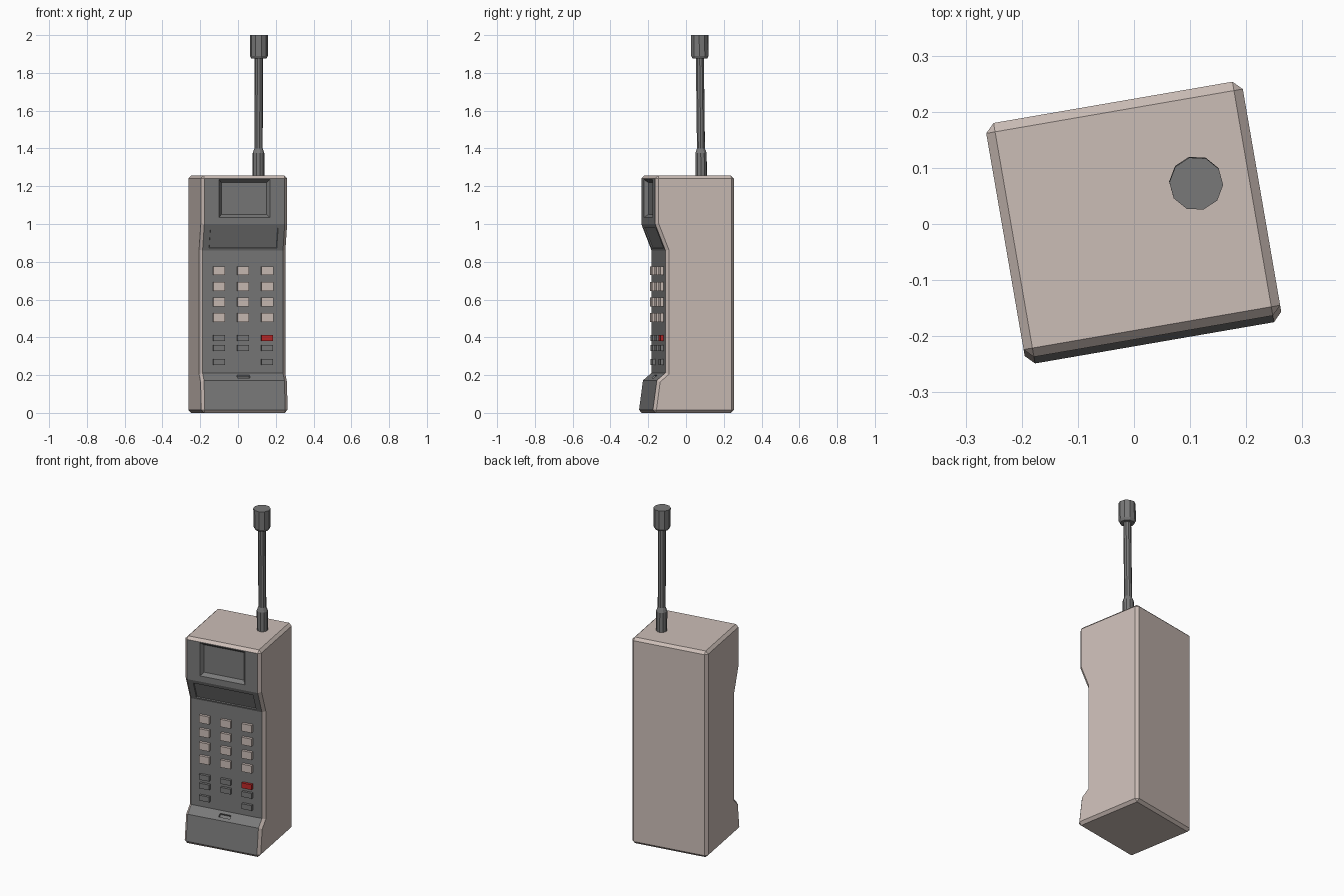
import bpy, bmesh, math
from mathutils import Matrix, Vector

if "Cube" in bpy.data.objects:
    bpy.data.objects.remove(bpy.data.objects["Cube"])

TURN = Matrix.Rotation(math.radians(9.8), 4, 'Z')   # whole handset is turned a little


def material(name, rgb):
    m = bpy.data.materials.new(name)
    m.diffuse_color = (*rgb, 1)
    m.use_nodes = True
    m.node_tree.nodes["Principled BSDF"].inputs["Base Color"].default_value = m.diffuse_color
    return m


BEIGE = material("warm beige", (0.60, 0.51, 0.47))
GREY = material("dark grey", (0.19, 0.19, 0.19))
RED = material("red", (0.50, 0.02, 0.02))


def finish(name, bm, mats, matrix=TURN):
    bmesh.ops.recalc_face_normals(bm, faces=bm.faces)
    mesh = bpy.data.meshes.new(name)
    bm.to_mesh(mesh)
    bm.free()
    for m in mats:
        mesh.materials.append(m)
    mesh.transform(matrix)
    ob = bpy.data.objects.new(name, mesh)
    bpy.context.collection.objects.link(ob)
    return ob


def place(face, n, c, half, z0, z1):
    """Move a quad's corners to a rectangle on its own plane."""
    zc = face.calc_center_median().z
    for v in face.verts:
        z = z1 if v.co.z > zc else z0
        v.co = (math.copysign(half, v.co.x), c.y - n.z * (z - c.z) / n.y, z)


def recess(bm, z_at, half, z0, z1, depth, slope):
    """Sink a sloped rectangular pocket into the grey front face at height z_at."""
    face = min((f for f in bm.faces if f.material_index == 1),
               key=lambda f: abs(f.calc_center_median().z - z_at))
    n, c = face.normal.copy(), face.calc_center_median()
    bmesh.ops.inset_individual(bm, faces=[face], thickness=0.004)
    place(face, n, c, half, z0, z1)
    face.normal_update()
    bmesh.ops.inset_individual(bm, faces=[face], thickness=0.002)
    place(face, n, c, half - slope, z0 + slope, z1 - slope)
    for v in face.verts:
        v.co -= n * depth


# Body: side profile (y, z) pulled across the width
profile = [(0.22, 0), (0.22, 1.257), (-0.203, 1.257), (-0.203, 1.0), (-0.148, 0.86),
           (-0.148, 0.212), (-0.194, 0.172), (-0.217, 0)]
W = 0.232
bm = bmesh.new()
base = bm.faces.new([bm.verts.new((-W, y, z)) for y, z in profile])
ext = bmesh.ops.extrude_face_region(bm, geom=[base])
bmesh.ops.translate(bm, vec=(2 * W, 0, 0),
                    verts=[g for g in ext["geom"] if isinstance(g, bmesh.types.BMVert)])
bmesh.ops.recalc_face_normals(bm, faces=bm.faces)


# Chamfer the rims, but keep the bends of the front sharp
def is_rim(e):
    a, b = (v.co for v in e.verts)
    across = abs(a.x - b.x) > 0.1
    return not across or a.z < 0.01 or a.z > 1.25


bmesh.ops.bevel(bm, geom=[e for e in bm.edges if is_rim(e)], offset=0.016,
                segments=1, affect='EDGES', profile=0.5)
bm.normal_update()
for f in bm.faces:
    c = f.calc_center_median()
    front = abs(f.normal.x) < 0.1 and f.normal.y < -0.1 and c.y < -0.1
    f.material_index = 1 if front and 0.03 < c.z < 1.24 else 0
# Earpiece window, brow panel and the slot on the lower lip
recess(bm, 1.12, 0.137, 1.035, 1.235, 0.022, 0.016)
recess(bm, 0.93, 0.182, 0.872, 0.978, 0.006, 0.002)
recess(bm, 0.192, 0.034, 0.185, 0.200, 0.010, 0.002)
finish("body", bm, [BEIGE, GREY])


# Keys
def key(name, x, z, height, y_front, mat):
    bm = bmesh.new()
    bmesh.ops.create_cube(bm, size=1, matrix=Matrix.Translation((x, (y_front - 0.14) / 2, z))
                          @ Matrix.Diagonal((0.062, -0.14 - y_front, height, 1)))
    finish(name, bm, [mat])


COLUMNS = (-0.13, 0, 0.13)
for z in (0.752, 0.669, 0.587, 0.505):
    for x in COLUMNS:
        key("number_key", x, z, 0.046, -0.165, BEIGE)
for z in (0.397, 0.344, 0.270):
    for x in COLUMNS:
        if z == 0.270 and x == 0:
            continue
        red = z == 0.397 and x > 0
        key("power_key" if red else "function_key", x, z, 0.032, -0.164, RED if red else GREY)

# Antenna: ten-sided turned shape that leans very slightly
SIDES = 10
rings = [(0.031, 1.24), (0.031, 1.375), (0.022, 1.40), (0.022, 1.875),
         (0.040, 1.875), (0.048, 1.89), (0.048, 2.0)]
bm = bmesh.new()
loops = []
for r, z in rings:
    t = (z - 1.24) / 0.76
    mid = Vector((0.108 + 0.003 * t, 0.081 - 0.009 * t, z))
    loops.append([bm.verts.new(mid + Vector((r * math.cos(a), r * math.sin(a), 0)))
                  for a in (math.tau * i / SIDES - 0.05 for i in range(SIDES))])
for lo, hi in zip(loops, loops[1:]):
    for i in range(SIDES):
        j = (i + 1) % SIDES
        bm.faces.new((lo[i], lo[j], hi[j], hi[i]))
bm.faces.new(loops[0][::-1])
bm.faces.new(loops[-1])
finish("antenna", bm, [GREY], Matrix.Identity(4))
